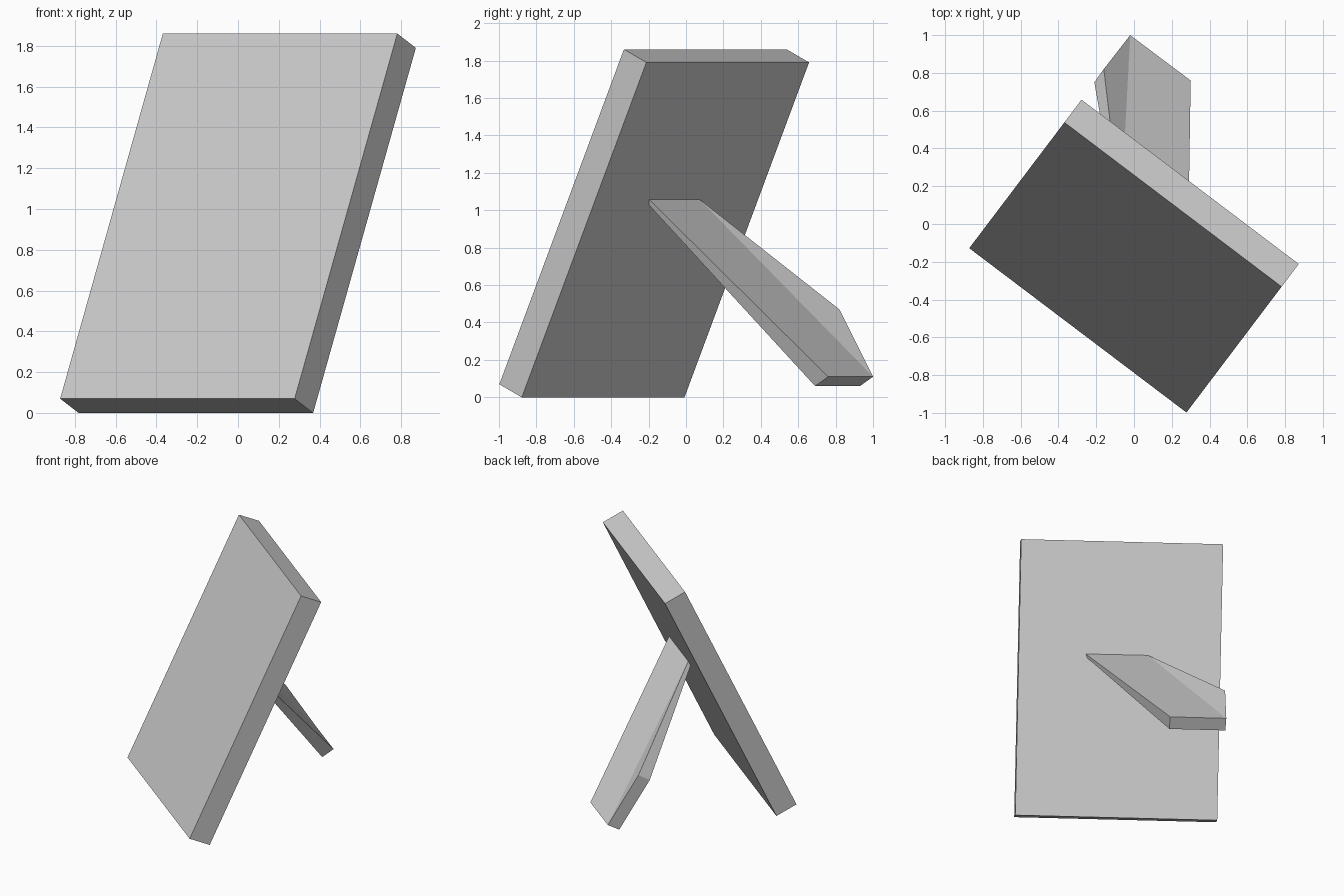
import bpy, bmesh
from math import radians
from mathutils import Vector

cube = bpy.data.objects.get("Cube")
if cube:
    bpy.data.objects.remove(cube, do_unlink=True)

grey = bpy.data.materials.new("light_grey")
grey.use_nodes = True
colour = (0.6, 0.6, 0.6, 1)
grey.diffuse_color = colour
grey.node_tree.nodes["Principled BSDF"].inputs["Base Color"].default_value = colour


def add_object(name, bm):
    bmesh.ops.recalc_face_normals(bm, faces=bm.faces)
    mesh = bpy.data.meshes.new(name)
    bm.to_mesh(mesh)
    bm.free()
    mesh.materials.append(grey)
    obj = bpy.data.objects.new(name, mesh)
    bpy.context.collection.objects.link(obj)
    return obj


# Thick rectangular panel, turned sideways and leaning back
bm = bmesh.new()
bmesh.ops.create_cube(bm, size=1)
bmesh.ops.scale(bm, vec=(1.442, 0.166, 1.976), verts=bm.verts)
panel = add_object("leaning_panel", bm)
panel.rotation_euler = (radians(-25), 0, radians(-37.1))
panel.location = (0, -0.17, 0.93)

# Support leg: outer outline, thinner where it meets the panel
outer = [Vector(p) for p in (
    (-0.07, 0.07, 1.06), (0.285, -0.2, 1.06),      # hinge edge
    (0.30, 0.76, 0.11), (-0.02, 1.0, 0.11),        # foot edge
    (-0.16, 0.82, 0.47))]                          # side corner
hinge_depth = Vector((-0.02, 0.0, -0.03))
foot_depth = Vector((-0.05, -0.07, -0.05))
inner = [p + (hinge_depth if i < 2 else foot_depth) for i, p in enumerate(outer)]

bm = bmesh.new()
a = [bm.verts.new(p) for p in outer]
b = [bm.verts.new(p) for p in inner]
for ring in (a, b):
    bm.faces.new(ring[:4])
    bm.faces.new((ring[0], ring[3], ring[4]))
for i in range(len(a)):
    j = (i + 1) % len(a)
    bm.faces.new((a[i], a[j], b[j], b[i]))
add_object("support_leg", bm)
